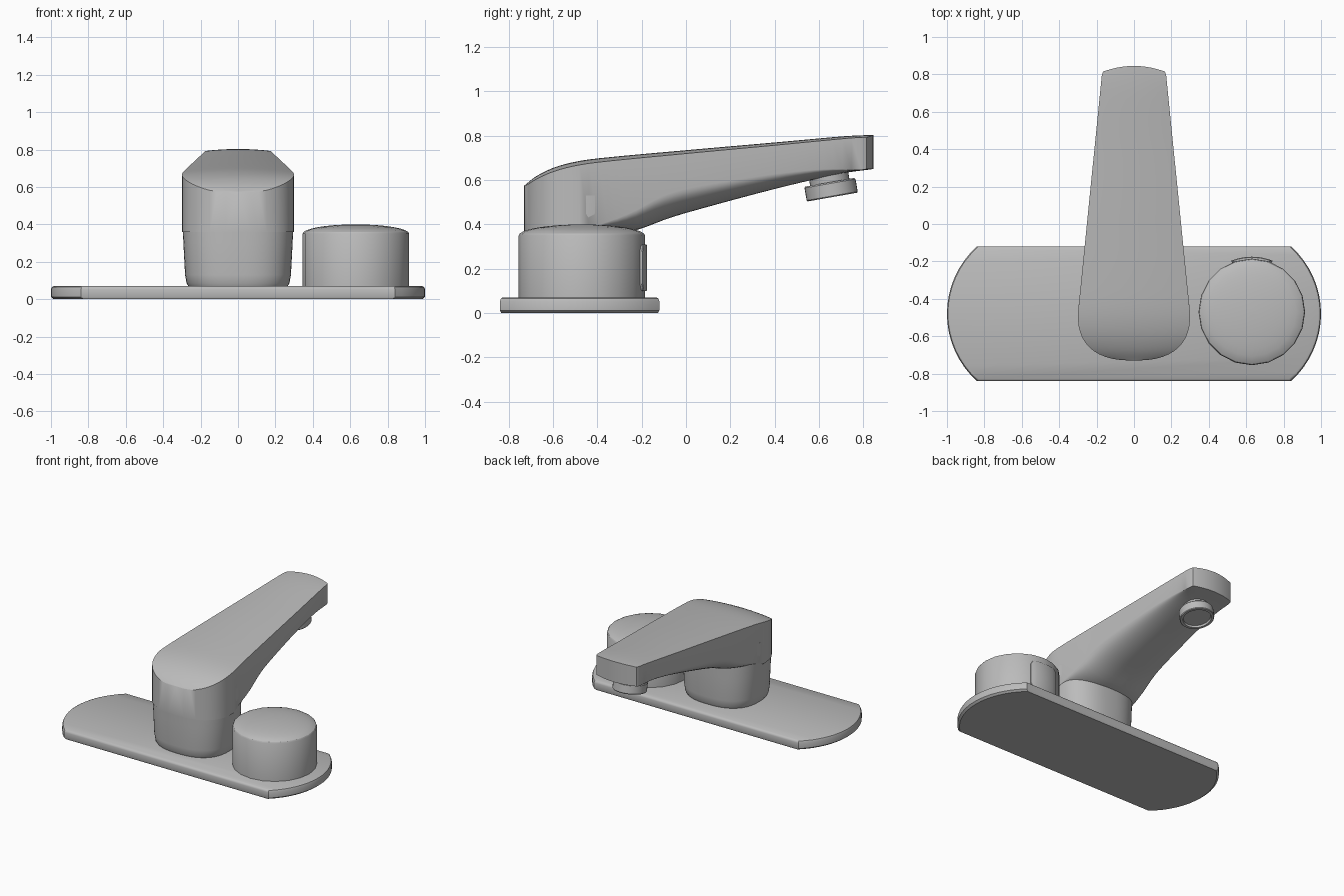
import bpy, bmesh, math

cube = bpy.data.objects.get("Cube")
if cube:
    bpy.data.objects.remove(cube)

metal = bpy.data.materials.new("satin grey metal")
metal.use_nodes = True
grey = (0.5, 0.5, 0.5, 1)
metal.diffuse_color = grey
metal.node_tree.nodes["Principled BSDF"].inputs["Base Color"].default_value = grey


def finish(name, bm, angle=35):
    bmesh.ops.remove_doubles(bm, verts=bm.verts, dist=0.0002)
    bmesh.ops.recalc_face_normals(bm, faces=bm.faces)
    mesh = bpy.data.meshes.new(name)
    bm.to_mesh(mesh)
    bm.free()
    mesh.materials.append(metal)
    obj = bpy.data.objects.new(name, mesh)
    bpy.context.collection.objects.link(obj)
    bpy.ops.object.select_all(action="DESELECT")
    obj.select_set(True)
    bpy.context.view_layer.objects.active = obj
    bpy.ops.object.shade_smooth_by_angle(angle=math.radians(angle))
    return obj


def loft(name, rings, angle=35):
    """Skin closed rings of equal length and cap both ends."""
    bm = bmesh.new()
    rows = [[bm.verts.new(p) for p in ring] for ring in rings]
    n = len(rows[0])
    for low, high in zip(rows, rows[1:]):
        for i in range(n):
            j = (i + 1) % n
            bm.faces.new((low[i], low[j], high[j], high[i]))
    bm.faces.new(rows[0])
    bm.faces.new(rows[-1])
    return finish(name, bm, angle)


def lathe(name, profile, sides, angle=35):
    turns = [math.tau * i / sides for i in range(sides)]
    return loft(name, [[(r * math.cos(a), r * math.sin(a), z) for a in turns]
                       for r, z in profile], angle)


def smooth_curve(points, x):
    """Cubic interpolation through a few points."""
    if x <= points[0][0]:
        return points[0][1]
    for i in range(len(points) - 1):
        (x0, y0), (x1, y1) = points[i], points[i + 1]
        if x <= x1:
            before, after = points[max(i - 1, 0)], points[min(i + 2, len(points) - 1)]
            m0 = (y1 - before[1]) / (x1 - before[0])
            m1 = (after[1] - y0) / (after[0] - x0)
            d, t = x1 - x0, (x - x0) / (x1 - x0)
            return (y0 * (1 + 2 * t) * (1 - t) ** 2 + m0 * d * t * (1 - t) ** 2
                    + y1 * t * t * (3 - 2 * t) + m1 * d * t * t * (t - 1))
    return points[-1][1]


# Base plate: long slab with bowed ends and a softened top edge
MID = -0.48
radius = 0.485
sweep = math.asin(0.36 / radius)
end = [(1 - radius + radius * math.cos(a), radius * math.sin(a))
       for a in [sweep * (i / 8 - 1) for i in range(17)]]
outline = end + [(-x, -y) for x, y in end]
loft("base_plate", [[(x * sx, MID + y * sy, z) for x, y in outline]
                    for sx, sy, z in ((0.985, 0.98, 0), (1, 1, 0.012), (1, 1, 0.052),
                                      (0.995, 0.988, 0.065), (0.985, 0.97, 0.07))])


# Column: rounded-square post that widens upward
def rounded(value):
    return math.copysign(abs(value) ** 0.8, value)


turns = [math.tau * i / 64 for i in range(64)]
loft("column", [[(hx * rounded(math.cos(a)), MID + hy * rounded(math.sin(a)), z)
                 for a in turns]
                for hx, hy, z in ((0.262, 0.23, 0.065), (0.275, 0.24, 0.085),
                                  (0.283, 0.245, 0.13), (0.292, 0.247, 0.3),
                                  (0.298, 0.249, 0.45), (0.298, 0.249, 0.53))])

# Spout: tapering arm, crowned on top and rounded beneath
top = [(-0.73, 0.575), (-0.68, 0.615), (-0.6, 0.655), (-0.5, 0.683),
       (-0.38, 0.7), (0, 0.735), (0.4, 0.77), (0.76, 0.802), (0.815, 0.803)]
under = [(-0.3, 0.36), (-0.22, 0.375), (-0.1, 0.42), (0, 0.452),
         (0.4, 0.56), (0.7, 0.63), (0.815, 0.65)]
rounding = [(-0.48, 0), (-0.3, 0.07), (-0.1, 0.11), (0.2, 0.09), (0.6, 0.04), (0.78, 0)]
stations = [MID - 0.25 * math.cos(math.pi / 2 * i / 12) for i in range(12)]
stations += [MID + 1.27 * i / 30 for i in range(31)] + [0.806, 0.815]
COLS = 24


def section(y):
    if y < MID:
        w = 0.3 * max(0, 1 - ((MID - y) / 0.25) ** 2.5) ** 0.4
    else:
        w = 0.3 - 0.13 * (y - MID) / 1.295
    if y > 0.8:
        w -= 0.006 * (y - 0.8) / 0.015
    bow = 0.03 * max(0, (y - 0.7) / 0.115)
    upper, lower = [], []
    for i in range(COLS + 1):
        s = math.sin(math.pi * (i / COLS - 0.5))
        u = max(0, (abs(s) - 0.2) / 0.8)
        crown = 0.018 * (w / 0.3) * s * s
        curl = smooth_curve(rounding, y) * (1 - math.sqrt(max(0, 1 - u * u)))
        yy = y + bow * (1 - s * s)
        upper.append((s * w, yy, smooth_curve(top, y) - crown))
        lower.append((s * w, yy, smooth_curve(under, y) + curl))
    return upper, lower


bm = bmesh.new()
grid = [[[bm.verts.new(p) for p in side] for side in section(y)] for y in stations]
for (u0, l0), (u1, l1) in zip(grid, grid[1:]):
    for i in range(COLS):
        bm.faces.new((u0[i], u0[i + 1], u1[i + 1], u1[i]))
        bm.faces.new((l0[i], l1[i], l1[i + 1], l0[i + 1]))
    for i in (0, COLS):
        bm.faces.new((u0[i], u1[i], l1[i], l0[i]))
for upper, lower in (grid[0], grid[-1]):
    for i in range(COLS):
        bm.faces.new((upper[i], lower[i], lower[i + 1], upper[i + 1]))
finish("spout", bm, 40)

# Aerator: tilted outlet with a neck and a recessed face
aerator = lathe("aerator", [(0.001, -0.018), (0.092, -0.018), (0.096, -0.032),
                            (0.113, -0.032), (0.117, -0.027), (0.117, 0.03),
                            (0.112, 0.036), (0.09, 0.036), (0.09, 0.1)], 32)
aerator.location = (0, 0.655, 0.555)
aerator.rotation_euler.x = math.radians(10)

# Knob: upright drum with a shallow domed cap
KNOB = (0.63, -0.47, 0)
dome = [(0.285 * math.cos(a), 0.35 + 0.05 * math.sin(a))
        for a in [math.pi / 2 * i / 8 for i in range(8)]]
knob = lathe("knob", [(0.285, 0.065)] + dome + [(0.002, 0.4)], 20, 30)
knob.location = KNOB

# Knob plate: thin curved badge with rounded corners on the back of the knob
rings = []
for i in range(17):
    s = i / 8 - 1
    a = math.pi / 2 + math.radians(22) * s
    corner = max(0, (abs(s) - 0.75) / 0.25)
    half = 0.105 - 0.03 * (1 - math.sqrt(max(0, 1 - corner * corner)))
    rings.append([(r * math.cos(a), r * math.sin(a), 0.205 + h)
                  for r, h in ((0.275, -half), (0.291, -half), (0.295, 0.006 - half),
                               (0.295, half - 0.006), (0.291, half), (0.275, half))])
plate = loft("knob_plate", rings)
plate.location = KNOB
